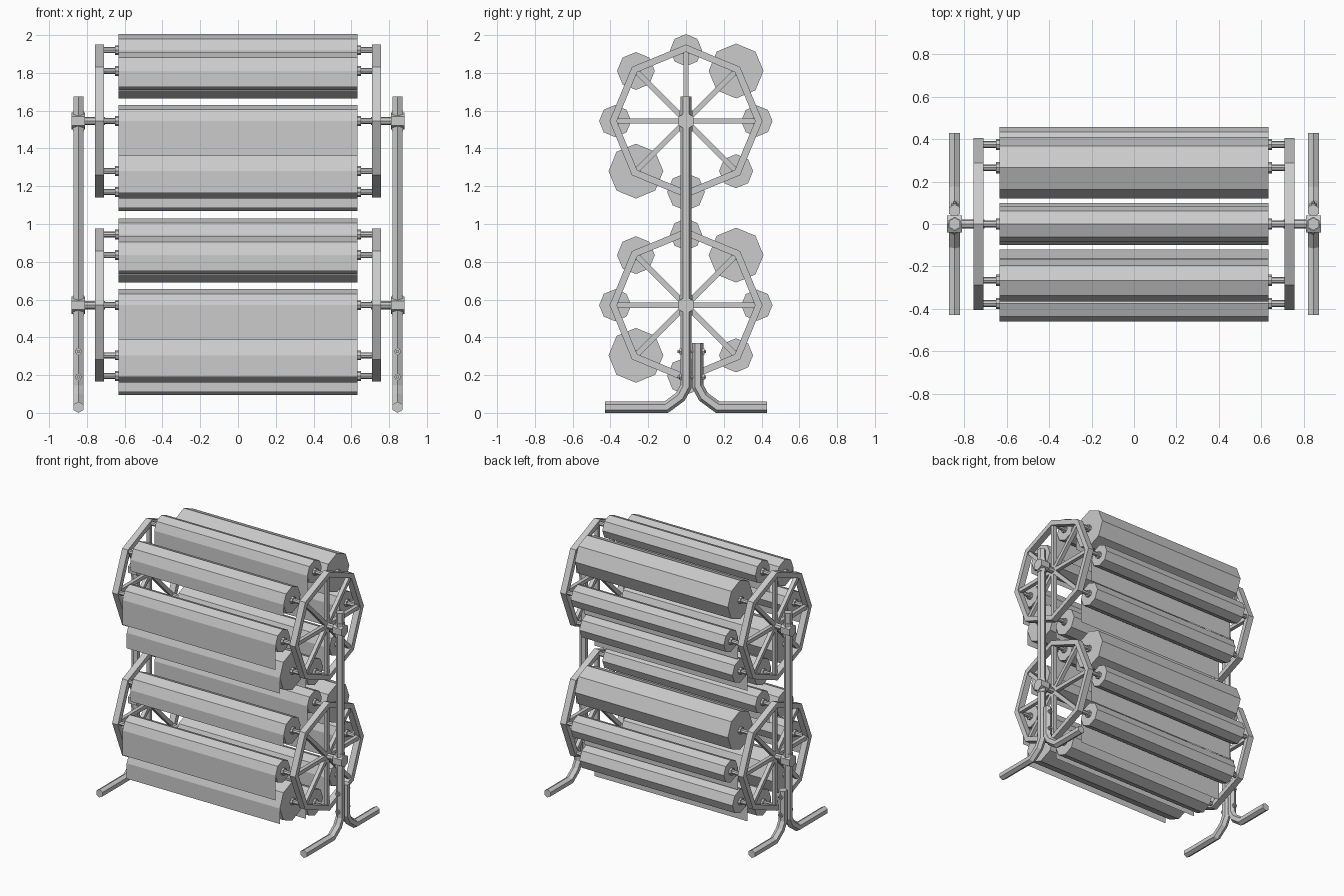
import bpy, bmesh, math
from mathutils import Vector

cube = bpy.data.objects.get("Cube")
if cube:
    bpy.data.objects.remove(cube, do_unlink=True)

grey = bpy.data.materials.new("light_grey")
grey.use_nodes = True
GREY = (0.6, 0.6, 0.6, 1)
grey.diffuse_color = GREY
grey.node_tree.nodes["Principled BSDF"].inputs["Base Color"].default_value = GREY


def finish(name, bm):
    bmesh.ops.recalc_face_normals(bm, faces=bm.faces)
    mesh = bpy.data.meshes.new(name)
    bm.to_mesh(mesh)
    bm.free()
    mesh.materials.append(grey)
    obj = bpy.data.objects.new(name, mesh)
    bpy.context.collection.objects.link(obj)
    return obj


def bridge(bm, a, b):
    n = len(a)
    for i in range(n):
        bm.faces.new((a[i], a[(i + 1) % n], b[(i + 1) % n], b[i]))


def bar(name, path, r, sides, across, phase=0.0):
    """Sweep a polygon along a path lying square to `across`, with mitred bends."""
    bm = bmesh.new()
    pts = [Vector(p) for p in path]
    u = Vector(across)
    dirs = [(b - a).normalized() for a, b in zip(pts, pts[1:])]
    rings = []
    for i, p in enumerate(pts):
        before, after = dirs[max(i - 1, 0)], dirs[min(i, len(dirs) - 1)]
        t = (before + after).normalized()
        v = t.cross(u) / t.dot(after)
        angles = [phase + math.tau * k / sides for k in range(sides)]
        rings.append([bm.verts.new(p + r * (math.cos(a) * u + math.sin(a) * v)) for a in angles])
    for a, b in zip(rings, rings[1:]):
        bridge(bm, a, b)
    bm.faces.new(rings[0])
    bm.faces.new(rings[-1])
    return finish(name, bm)


X, Y = (1, 0, 0), (0, 1, 0)
QUARTER = math.pi / 2
WHEELS = {"lower": 0.57, "upper": 1.545}
ROLL_ORBIT, ROLL_END = 0.375, 0.633
RIM_IN, RIM_OUT = 0.71, 0.757
POST_X = 0.845

# Roll radius and flap bottom (relative to hub), counter-clockwise from the back
ROLLS = [(0.083, -0.17), (0.145, 0.16), (0.085, 0.185), (0.1, 0.18),
         (0.085, -0.185), (0.145, -0.38), (0.1, -0.46), (0.09, -0.45)]


def rim(name, side, hub_z):
    bm = bmesh.new()
    corners = []
    for k in range(8):
        a = k * math.pi / 4
        corners.append([bm.verts.new((side * x, r * math.cos(a), hub_z + r * math.sin(a)))
                        for x, r in ((RIM_IN, 0.366), (RIM_IN, 0.405),
                                     (RIM_OUT, 0.405), (RIM_OUT, 0.366))])
    for k in range(8):
        bridge(bm, corners[k], corners[(k + 1) % 8])
    return finish(name, bm)


def flap(name, y, top, bottom):
    bm = bmesh.new()
    bm.faces.new([bm.verts.new(p) for p in ((-ROLL_END, y, top), (-ROLL_END, y, bottom),
                                            (ROLL_END, y, bottom), (ROLL_END, y, top))])
    return finish(name, bm)


for level, hub_z in WHEELS.items():
    # Fabric rolls with their hanging flaps
    for k, (r, drop) in enumerate(ROLLS):
        a = k * math.pi / 4
        y, z = ROLL_ORBIT * math.cos(a), hub_z + ROLL_ORBIT * math.sin(a)
        bar(f"{level}_roll_{k}", [(-ROLL_END, y, z), (ROLL_END, y, z)], r, 8, Y)
        flap(f"{level}_flap_{k}", y - r, z, hub_z + drop)
        # Roll shafts and flanges
        for side, tag in ((1, "left"), (-1, "right")):
            bar(f"{level}_{tag}_shaft_{k}", [(side * 0.62, y, z), (side * 0.73, y, z)], 0.016, 8, Y)
            bar(f"{level}_{tag}_flange_{k}", [(side * 0.63, y, z), (side * 0.65, y, z)], 0.026, 8, Y)

    # Wheels: rim, spokes, axle and collars
    for side, tag in ((1, "left"), (-1, "right")):
        rim(f"{level}_{tag}_rim", side, hub_z)
        x = side * (RIM_IN + RIM_OUT) / 2
        for k in range(4):
            a = k * math.pi / 4
            dy, dz = 0.372 * math.cos(a), 0.372 * math.sin(a)
            bar(f"{level}_{tag}_spoke_{k}", [(x, -dy, hub_z - dz), (x, dy, hub_z + dz)],
                0.02, 4, X, math.pi / 4)
        bar(f"{level}_{tag}_axle", [(side * 0.705, 0, hub_z), (side * 0.83, 0, hub_z)], 0.022, 8, Y)
        bar(f"{level}_{tag}_hub_collar", [(side * 0.81, 0, hub_z), (side * 0.882, 0, hub_z)],
            0.046, 6, Y, QUARTER)
        bar(f"{level}_{tag}_post_collar", [(side * POST_X, 0, hub_z - 0.055),
                                           (side * POST_X, 0, hub_z + 0.055)], 0.034, 6, X, QUARTER)

# Stands: long post bending into the front foot, short post into the back foot
for side, tag in ((1, "left"), (-1, "right")):
    x = side * POST_X
    front = [(0, 1.675), (0, 0.14), (-0.03, 0.085), (-0.105, 0.03), (-0.43, 0.03)]
    back = [(0.063, 0.37), (0.063, 0.14), (0.093, 0.085), (0.168, 0.03), (0.43, 0.03)]
    for name, path in (("post_and_front_foot", front), ("back_foot", back)):
        bar(f"{tag}_{name}", [(x, y, z) for y, z in path], 0.03, 6, X, QUARTER)
    # Bolts joining the two posts
    for k, z in enumerate((0.19, 0.325)):
        bar(f"{tag}_bolt_{k}", [(x, -0.045, z), (x, 0.105, z)], 0.009, 6, X)
        for end, y in (("front", -0.035), ("back", 0.085)):
            bar(f"{tag}_{end}_nut_{k}", [(x, y, z), (x, y + 0.012, z)], 0.018, 6, X)
